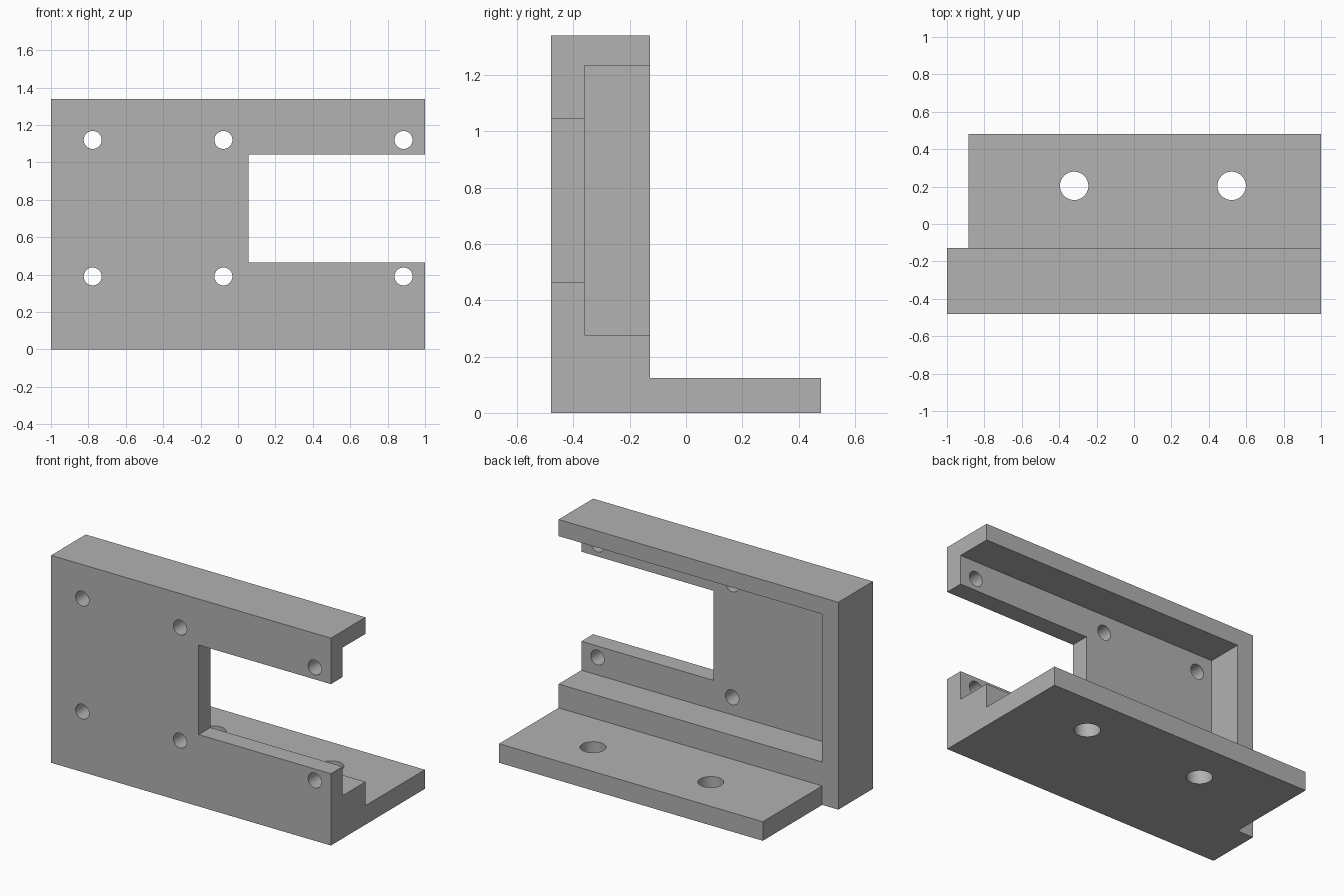
import bpy
import bmesh
import math
from mathutils import Matrix, Vector

cube = bpy.data.objects.get("Cube")
if cube:
    bpy.data.objects.remove(cube, do_unlink=True)

# Plain grey material
grey = bpy.data.materials.new("plain_grey")
grey.use_nodes = True
colour = (0.445, 0.445, 0.445, 1)
grey.diffuse_color = colour
grey.node_tree.nodes["Principled BSDF"].inputs["Base Color"].default_value = colour


def make_object(name, bm):
    bmesh.ops.recalc_face_normals(bm, faces=bm.faces)
    mesh = bpy.data.meshes.new(name)
    bm.to_mesh(mesh)
    bm.free()
    mesh.materials.append(grey)
    obj = bpy.data.objects.new(name, mesh)
    bpy.context.collection.objects.link(obj)
    return obj


def box(name, low, high):
    low, high = Vector(low), Vector(high)
    bm = bmesh.new()
    size = Matrix.Diagonal((high - low).to_4d())
    bmesh.ops.create_cube(bm, size=1, matrix=Matrix.Translation((low + high) / 2) @ size)
    return make_object(name, bm)


def drill(name, centre, radius, depth, turn=0):
    bm = bmesh.new()
    bmesh.ops.create_cone(bm, cap_ends=True, segments=40, radius1=radius, radius2=radius,
                          depth=depth,
                          matrix=Matrix.Translation(centre) @ Matrix.Rotation(turn, 4, 'X'))
    return make_object(name, bm)


# Main dimensions
FRONT, BACK, HEIGHT = -0.48, 0.48, 1.34
WALL_BACK, POCKET_FLOOR = -0.127, -0.36
BASE_TOP, SIDE = 0.123, -0.885

# Angle bracket: L profile extruded along x
bm = bmesh.new()
profile = [(FRONT, 0), (BACK, 0), (BACK, BASE_TOP), (WALL_BACK, BASE_TOP),
           (WALL_BACK, HEIGHT), (FRONT, HEIGHT)]
face = bm.faces.new([bm.verts.new((-1, y, z)) for y, z in profile])
extruded = bmesh.ops.extrude_face_region(bm, geom=[face])["geom"]
bmesh.ops.translate(bm, vec=(2, 0, 0),
                    verts=[v for v in extruded if isinstance(v, bmesh.types.BMVert)])
bracket = make_object("angle_bracket", bm)

# Base notch, rear pocket open at one end, and front window
cutters = [
    box("base_notch", (-2, WALL_BACK, -1), (SIDE, 1, 1)),
    box("rear_pocket", (SIDE, POCKET_FLOOR, 0.277), (2, 0.2, 1.233)),
    box("front_window", (0.055, -1, 0.464), (2, 0, 1.043)),
]

# Screw holes through the wall
for x in (-0.777, -0.078, 0.885):
    for z in (0.39, 1.12):
        cutters.append(drill("wall_hole", (x, -0.4, z), 0.048, 0.8, math.pi / 2))

# Mounting holes through the base
for x in (-0.32, 0.522):
    cutters.append(drill("base_hole", (x, 0.204, 0.06), 0.076, 0.5))

# Cut everything out of the bracket
bpy.ops.object.select_all(action='DESELECT')
bpy.context.view_layer.objects.active = bracket
bracket.select_set(True)
for cutter in cutters:
    cutter.hide_render = True
    mod = bracket.modifiers.new(cutter.name, 'BOOLEAN')
    mod.operation = 'DIFFERENCE'
    mod.solver = 'EXACT'
    mod.object = cutter
    bpy.ops.object.modifier_apply(modifier=mod.name)
    bpy.data.objects.remove(cutter, do_unlink=True)

bpy.ops.object.shade_smooth_by_angle(angle=math.radians(30))
